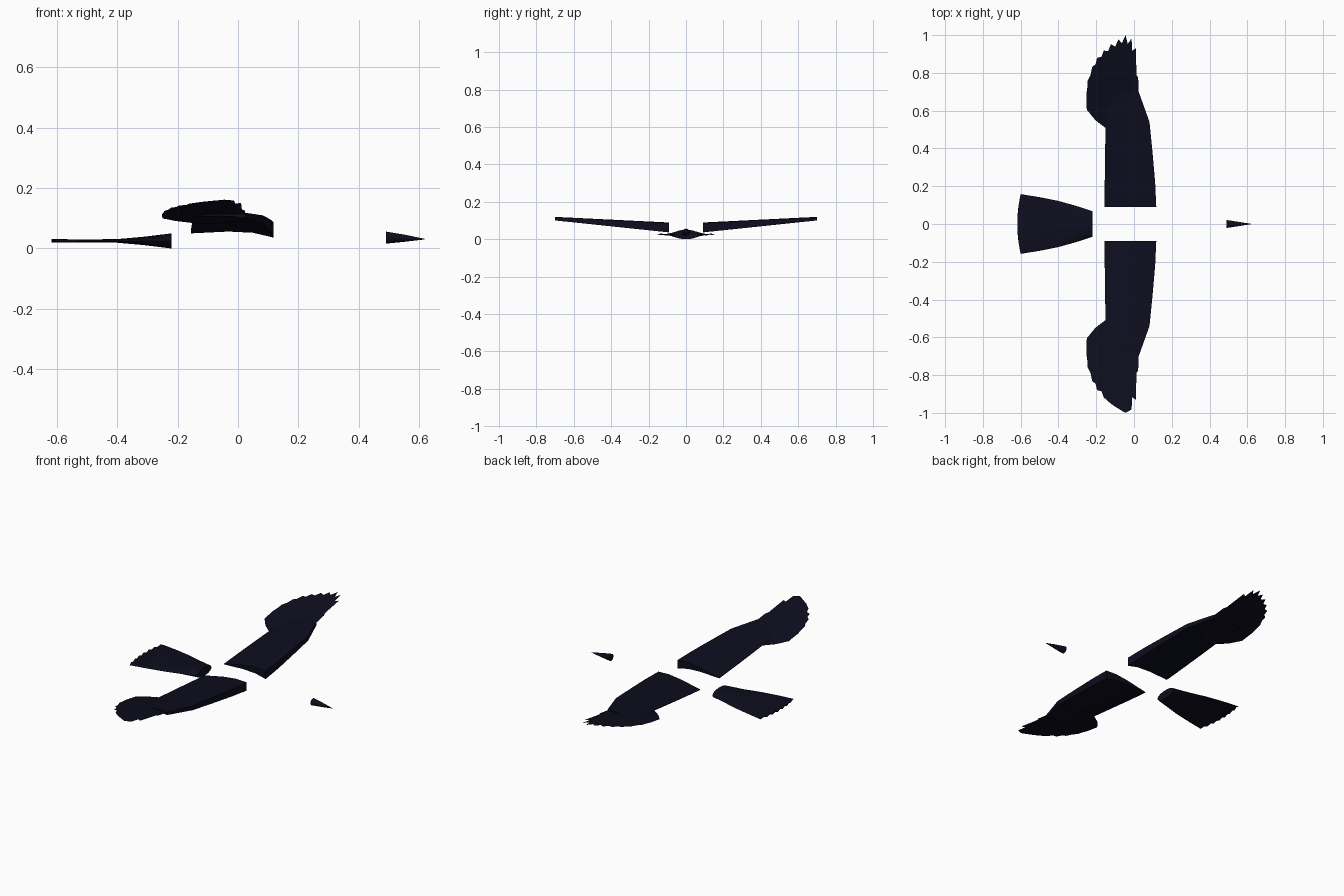
import bpy, bmesh, math

cube = bpy.data.objects.get("Cube")
if cube:
    bpy.data.objects.remove(cube)

# Plumage colour
dark = bpy.data.materials.new("midnight plumage")
dark.use_nodes = True
colour = (0.004, 0.004, 0.013, 1)
dark.diffuse_color = colour
dark.node_tree.nodes["Principled BSDF"].inputs["Base Color"].default_value = colour


def finish(name, bm, closed=True):
    if closed:
        bmesh.ops.recalc_face_normals(bm, faces=bm.faces)
    else:
        for f in bm.faces:
            f.normal_update()
            if f.normal.z < 0:
                f.normal_flip()
    mesh = bpy.data.meshes.new(name)
    bm.to_mesh(mesh)
    bm.free()
    mesh.materials.append(dark)
    mesh.shade_smooth()
    mesh.set_sharp_from_angle(angle=math.radians(35))
    obj = bpy.data.objects.new(name, mesh)
    bpy.context.collection.objects.link(obj)
    return obj


def loft(name, sections):
    """Skin a row of equal-length rings and cap both ends."""
    bm = bmesh.new()
    rings = [[bm.verts.new(p) for p in ring] for ring in sections]
    n = len(rings[0])
    for a, b in zip(rings, rings[1:]):
        for i in range(n):
            j = (i + 1) % n
            bm.faces.new((a[i], a[j], b[j], b[i]))
    bm.faces.new(rings[0])
    bm.faces.new(rings[-1][::-1])
    return finish(name, bm)


# Inner wing: cambered section with a blunt leading edge, as (chord, height)
SECTION = [(0, .050), (.25, .053), (.55, .043), (1, .018),
           (1, .014), (.55, .020), (.25, .016), (0, 0)]
# Span, leading edge x, trailing edge x
STATIONS = [(.09, .118, -.155), (.22, .112, -.155), (.38, .098, -.153),
            (.54, .082, -.15), (.70, .025, -.15)]


def wing_section(side, y, lead, trail):
    t = (y - .09) / .61
    base, scale = .036 + .064 * t, 1 - .64 * t
    return [(lead + (trail - lead) * c, side * y, base + h * scale)
            for c, h in SECTION]


# Flight feathers: a thin fan with a notch between neighbouring tips
WRIST = (-.07, .62)
TIPS = [(-.252, .69), (-.245, .76), (-.222, .83), (-.195, .88), (-.16, .918),
        (-.122, .952), (-.082, .978), (-.045, 1), (-.013, .982), (.01, .93)]


def feather_outline():
    pts = [(.06, .58), (-.10, .48), (-.15, .508), (-.205, .55), (-.25, .605)]
    for i, tip in enumerate(TIPS):
        pts.append(tip)
        if i < len(TIPS) - 1:
            nxt = TIPS[i + 1]
            pull = .01 + .013 * i
            pts.append(tuple((a + b) / 2 * (1 - pull) + w * pull
                             for a, b, w in zip(tip, nxt, WRIST)))
    return pts + [(.013, .79), (.022, .775), (.025, .70)]


for side, label in ((1, "far"), (-1, "near")):
    loft(label + "_wing", [wing_section(side, *s) for s in STATIONS])
    bm = bmesh.new()
    bm.faces.new([bm.verts.new((x, side * y, .083 + .157 * (y - .5)))
                  for x, y in feather_outline()])
    bmesh.ops.triangulate(bm, faces=bm.faces)
    finish(label + "_flight_feathers", bm, closed=False)

# Tail: oval root flattening into a rippled feather fan
COLUMNS = 14


def tail_section(x, width, thick, ripple, bulge):
    def point(i, sign):
        t = 2 * i / COLUMNS - 1
        arc = math.sqrt(max(0, 1 - t * t))
        wave = ripple * (1 if i % 2 else -1)
        return (x - bulge * arc ** 2, width * t, .025 + sign * thick * arc + wave)
    return ([point(i, 1) for i in range(COLUMNS + 1)]
            + [point(i, -1) for i in range(COLUMNS - 1, 0, -1)])


loft("tail", [tail_section(*s) for s in (
    (-.22, .068, .025, 0, 0), (-.31, .097, .014, 0, 0),
    (-.40, .122, .005, .001, 0), (-.50, .142, .003, .002, .004),
    (-.60, .158, .002, .004, .018))])

# Beak: tapered oval cone
SIDES = 16


def beak_section(x, z, half_width, half_height):
    return [(x, half_width * math.cos(a), z + half_height * math.sin(a))
            for a in (2 * math.pi * i / SIDES for i in range(SIDES))]


loft("beak", [beak_section(.49, .036, .021, .020),
              beak_section(.55, .034, .012, .012),
              beak_section(.618, .031, .001, .001)])
